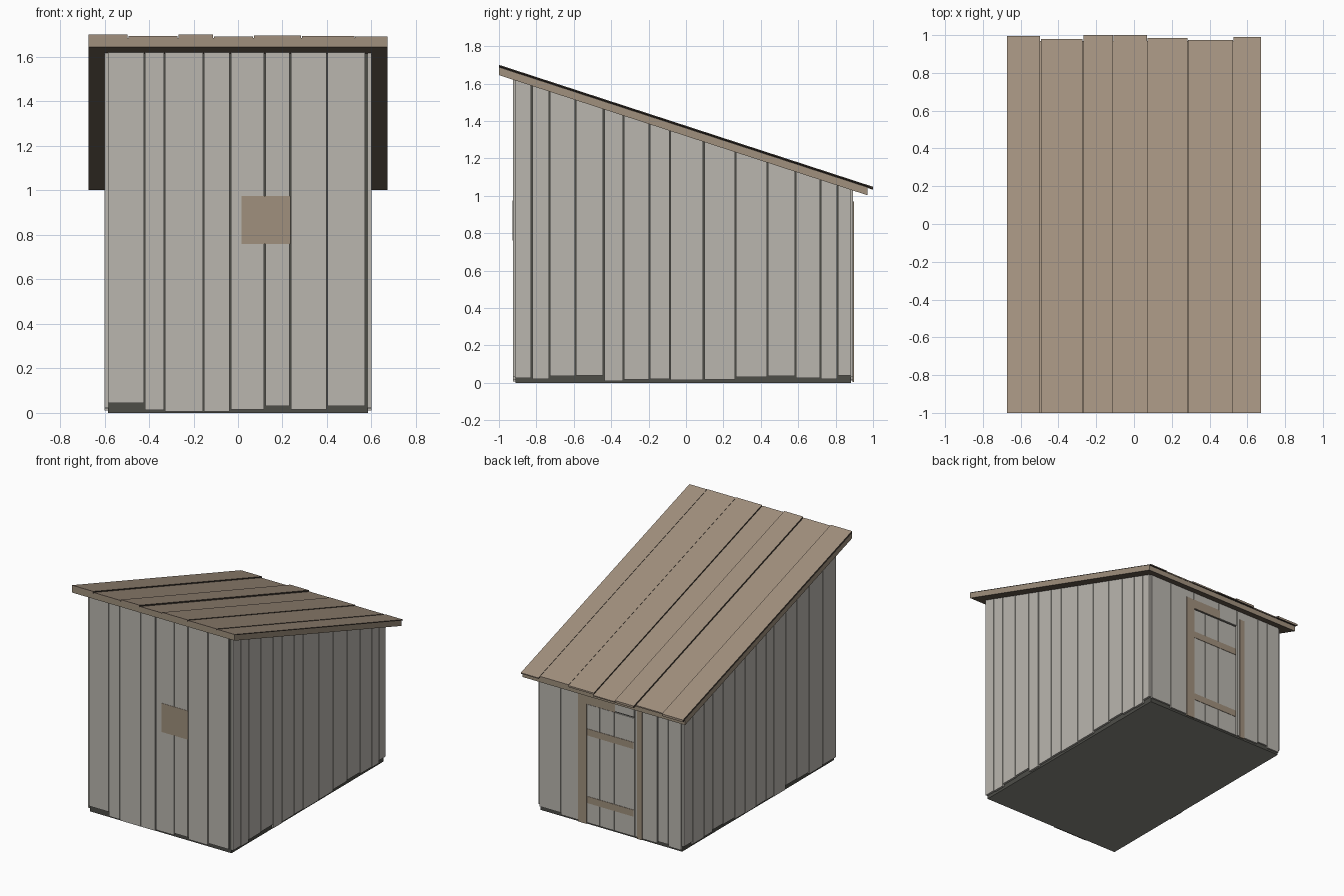
import bpy
import bmesh

if "Cube" in bpy.data.objects:
    bpy.data.objects.remove(bpy.data.objects["Cube"], do_unlink=True)

SLOPE = -0.326


def material(name, rgb):
    mat = bpy.data.materials.new(name)
    mat.use_nodes = True
    color = (*rgb, 1.0)
    mat.diffuse_color = color
    mat.node_tree.nodes["Principled BSDF"].inputs["Base Color"].default_value = color
    return mat


GREY = material("weathered grey wood", (0.49, 0.47, 0.43))
BROWN = material("brown roof wood", (0.36, 0.28, 0.21))
TRIM = material("brown trim wood", (0.35, 0.28, 0.205))
DARK = material("dark grey wood", (0.075, 0.075, 0.064))
FLOOR = material("grey floor wood", (0.25, 0.25, 0.22))
SHADE = material("dark brown wood", (0.06, 0.047, 0.036))
UNDER = material("roof underside wood", (0.17, 0.13, 0.095))


def roof(offset):
    """Height along the roof pitch, measured from the roof's underside."""
    return lambda y: 1.645 + offset + SLOPE * (y + 1)


def block(name, x, y, z, mats, rule=lambda n: 0):
    """Box whose lower and upper heights may follow the roof pitch."""
    heights = [h if callable(h) else (lambda _, h=h: h) for h in z]
    bm = bmesh.new()
    bmesh.ops.create_cube(bm, size=1)
    for v in bm.verts:
        px, py = x[v.co.x > 0], y[v.co.y > 0]
        v.co = (px, py, heights[v.co.z > 0](py))
    bmesh.ops.recalc_face_normals(bm, faces=bm.faces)
    bm.normal_update()
    for f in bm.faces:
        f.material_index = rule(f.normal)
    mesh = bpy.data.meshes.new(name)
    bm.to_mesh(mesh)
    bm.free()
    for m in mats:
        mesh.materials.append(m)
    obj = bpy.data.objects.new(name, mesh)
    bpy.context.collection.objects.link(obj)


def spans(edges, gap=0.006):
    """Neighbouring pairs of edges, with a small gap between boards."""
    return [(a + gap / 2, b - gap / 2) for a, b in zip(edges, edges[1:])]


# Dark inner shell with a lighter floor underneath
block("inner_shell", (-0.585, 0.585), (-0.912, 0.882), (0, roof(0.005)),
      [DARK, FLOOR], lambda n: int(n.z < -0.5))

# Front wall boards
edges = [-0.587, -0.42, -0.33, -0.155, -0.035, 0.12, 0.235, 0.40, 0.573]
feet = [0.045, 0.012, 0.006, 0.006, 0.015, 0.03, 0.015, 0.03]
for x, foot in zip(spans(edges), feet):
    block("front_board", x, (-0.925, -0.912), (foot, roof(0)), [GREY])

# Side wall boards
left_edges = [-0.918, -0.825, -0.73, -0.59, -0.44, -0.335, -0.195, -0.085,
              0.095, 0.265, 0.435, 0.585, 0.72, 0.81, 0.885]
right_edges = [-0.918, -0.76, -0.60, -0.45, -0.32, -0.18, -0.09, 0.03,
               0.16, 0.28, 0.42, 0.54, 0.64, 0.78, 0.885]
feet = [0.025, 0.02, 0.035, 0.04, 0.01, 0.018, 0.02, 0.015,
        0.018, 0.03, 0.037, 0.025, 0.02, 0.04]
for name, edges, x in (("left_board", left_edges, (0.585, 0.6)),
                       ("right_board", right_edges, (-0.6, -0.585))):
    for y, foot in zip(spans(edges), feet):
        block(name, x, y, (foot, roof(0)), [GREY])

# Back wall boards either side of the door and above it
back = (0.882, 0.894)
for edges in ([-0.587, -0.48, -0.39, -0.20], [0.20, 0.41, 0.587]):
    for i, x in enumerate(spans(edges)):
        block("back_board", x, back, (0.015 + 0.015 * (i % 2), roof(0)), [GREY])
for x in spans([-0.20, -0.03, 0.20]):
    block("over_door_board", x, back, (0.905, roof(0)), [GREY])

# Door: boards and two cross bars
for x in spans([-0.197, -0.03, 0.09, 0.197], 0.002):
    block("door_board", x, (0.88, 0.89), (0.012, 0.895), [GREY])
for z in (0.16, 0.665):
    block("door_cross_bar", (-0.19, 0.195), (0.885, 0.893), (z, z + 0.05), [TRIM])

# Door frame, with a short broken lintel
for name, x, z in (("door_post_wide", (0.195, 0.265), (0.005, 0.97)),
                   ("door_post_narrow", (-0.265, -0.225), (0.005, 0.965)),
                   ("door_lintel", (-0.04, 0.195), (0.90, 0.97))):
    block(name, x, (0.89, 0.897), z, [TRIM])

# Thin patch on the front wall
block("front_patch", (0.015, 0.235), (-0.927, -0.924), (0.76, 0.975), [TRIM])

# Roof deck: brown rim and top, darker underside
block("roof_deck", (-0.672, 0.672), (-1, 0.97), (roof(0), roof(0.04)),
      [TRIM, UNDER, BROWN], lambda n: 1 if n.z < -0.5 else 2 if n.z > 0.5 else 0)

# Roof boards of uneven length and thickness, with dark long sides
edges = [-0.674, -0.495, -0.27, -0.11, 0.07, 0.285, 0.525, 0.674]
ends = [0.995, 0.98, 1.0, 1.0, 0.985, 0.975, 0.99]
tops = [0.055, 0.048, 0.055, 0.046, 0.051, 0.048, 0.046]
for x, end, top in zip(spans(edges, 0.004), ends, tops):
    block("roof_board", x, (-1, end), (roof(0.039), roof(top)),
          [BROWN, SHADE], lambda n: int(abs(n.x) > 0.5 or n.z < -0.5))
